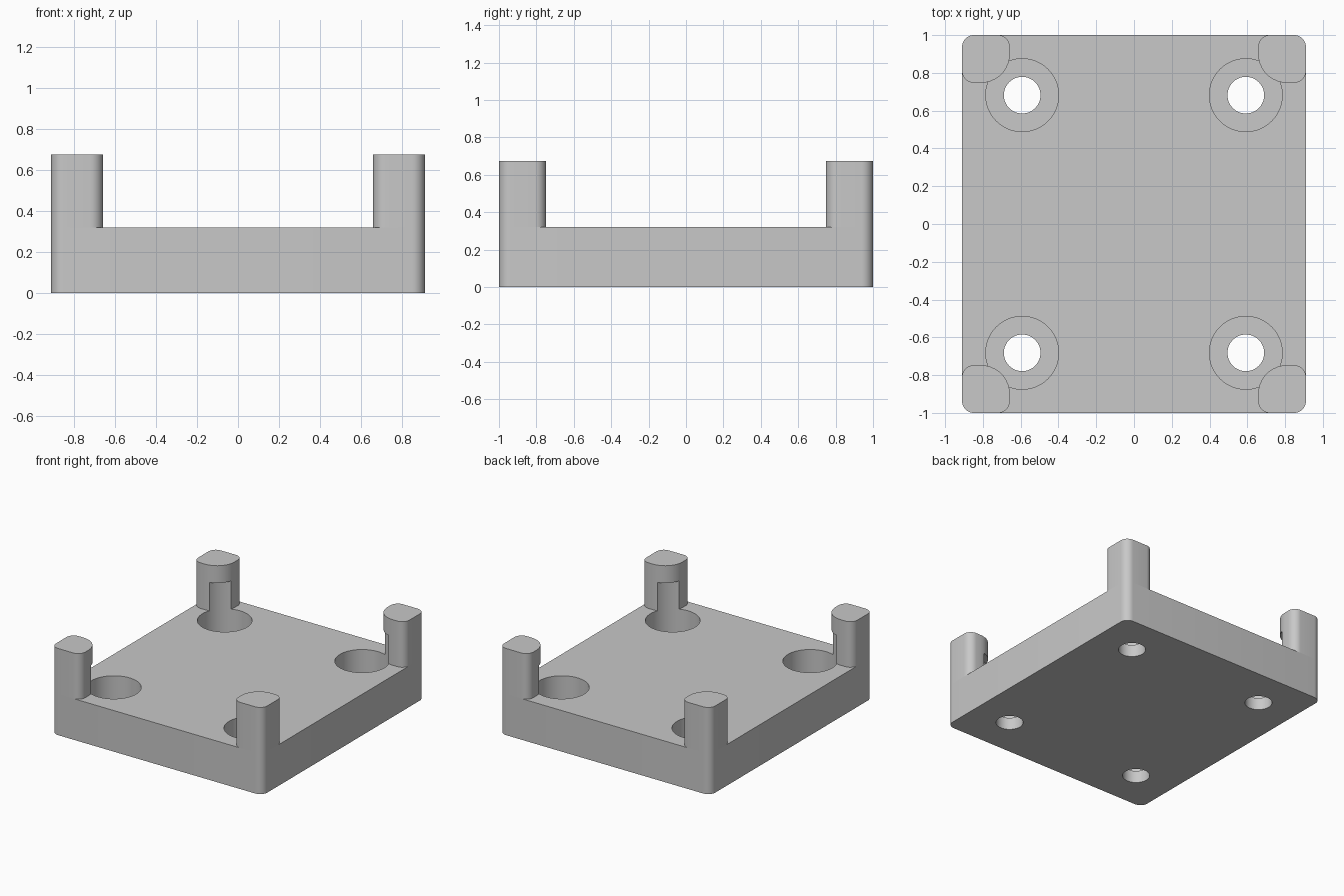
import bpy, bmesh
from math import radians, cos, sin, pi

cube = bpy.data.objects.get("Cube")
if cube:
    bpy.data.objects.remove(cube, do_unlink=True)

HX, HY = 0.91, 1.0                    # plate half sizes
PLATE_TOP, POST_TOP = 0.32, 0.675
BORE_FLOOR, BORE_TOP = 0.095, 0.54
HOLE = (0.592, 0.682)                 # hole centre in the +x +y corner
POST = 0.252                          # post width
EDGE_R, INNER_R = 0.062, 0.15         # corner radii

grey = bpy.data.materials.new("plain grey")
grey.use_nodes = True
grey.diffuse_color = (0.58, 0.58, 0.58, 1)
grey.node_tree.nodes["Principled BSDF"].inputs["Base Color"].default_value = grey.diffuse_color


def rounded_rect(x0, y0, x1, y1, radii, steps=10):
    """Counter-clockwise outline; radii start at the upper right corner."""
    corners = [(x1, y1, -1, -1), (x0, y1, 1, -1), (x0, y0, 1, 1), (x1, y0, -1, 1)]
    points = []
    for i, ((x, y, sx, sy), r) in enumerate(zip(corners, radii)):
        for k in range(steps + 1):
            a = (i + k / steps) * pi / 2
            points.append((x + sx * r + r * cos(a), y + sy * r + r * sin(a)))
    return points


def circle(centre, r, sides=64):
    return [(centre[0] + r * cos(2 * pi * k / sides),
             centre[1] + r * sin(2 * pi * k / sides)) for k in range(sides)]


def prism(name, outline, z0, z1):
    bm = bmesh.new()
    base = bm.faces.new([bm.verts.new((x, y, z0)) for x, y in outline])
    top = bmesh.ops.extrude_face_region(bm, geom=[base])["geom"]
    bmesh.ops.translate(bm, vec=(0, 0, z1 - z0),
                        verts=[v for v in top if isinstance(v, bmesh.types.BMVert)])
    bmesh.ops.recalc_face_normals(bm, faces=bm.faces)
    mesh = bpy.data.meshes.new(name)
    bm.to_mesh(mesh)
    bm.free()
    mesh.materials.append(grey)
    obj = bpy.data.objects.new(name, mesh)
    bpy.context.collection.objects.link(obj)
    return obj


def activate(obj):
    bpy.ops.object.select_all(action='DESELECT')
    obj.select_set(True)
    bpy.context.view_layer.objects.active = obj


def mirror_to_corners(obj):
    activate(obj)
    mod = obj.modifiers.new("Corners", 'MIRROR')
    mod.use_axis = (True, True, False)
    bpy.ops.object.modifier_apply(modifier=mod.name)


def cut(obj, cutter):
    activate(obj)
    mod = obj.modifiers.new("Cut", 'BOOLEAN')
    mod.operation = 'DIFFERENCE'
    mod.solver = 'EXACT'
    mod.object = cutter
    bpy.ops.object.modifier_apply(modifier=mod.name)


# Base plate and one corner post
plate = prism("base_plate", rounded_rect(-HX, -HY, HX, HY, [EDGE_R] * 4), 0, PLATE_TOP)
posts = prism("corner_posts",
              rounded_rect(HX - POST, HY - POST, HX, HY, [EDGE_R, EDGE_R, INNER_R, EDGE_R]),
              PLATE_TOP, POST_TOP)

# Screw holes and counterbores, which also notch the posts
bore = prism("counterbore_cutter", circle(HOLE, 0.193), BORE_FLOOR, BORE_TOP)
hole = prism("screw_hole_cutter", circle(HOLE, 0.097), -0.1, PLATE_TOP + 0.1)
cut(posts, bore)
for part in (posts, bore, hole):
    mirror_to_corners(part)
cut(plate, bore)
cut(plate, hole)
for cutter in (bore, hole):
    cutter.hide_render = True
    bpy.data.objects.remove(cutter, do_unlink=True)

# Smooth round walls, sharp rims
for part in (plate, posts):
    activate(part)
    bpy.ops.object.shade_smooth_by_angle(angle=radians(30))
